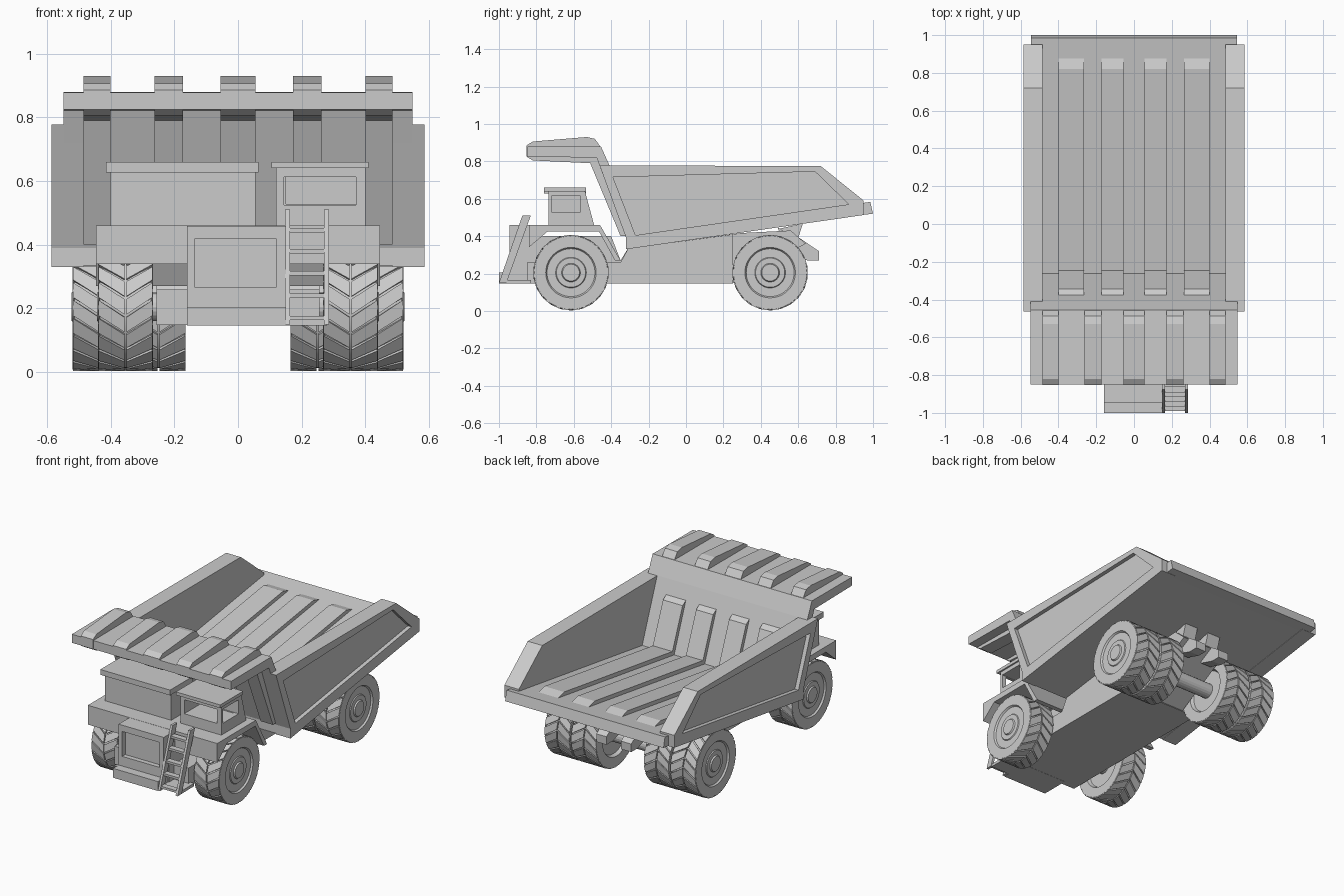
import bpy, bmesh, math


def make(name, bm):
    bmesh.ops.recalc_face_normals(bm, faces=bm.faces)
    me = bpy.data.meshes.new(name)
    bm.to_mesh(me)
    bm.free()
    ob = bpy.data.objects.new(name, me)
    bpy.context.collection.objects.link(ob)
    return ob


def prism(name, pts, x0, x1):
    """Extrude a (y, z) outline from x0 to x1."""
    bm = bmesh.new()
    a = [bm.verts.new((x0, y, z)) for y, z in pts]
    b = [bm.verts.new((x1, y, z)) for y, z in pts]
    bm.faces.new(a)
    bm.faces.new(b[::-1])
    for i in range(len(pts)):
        j = (i + 1) % len(pts)
        bm.faces.new((a[i], b[i], b[j], a[j]))
    return make(name, bm)


def box(name, x0, x1, y0, y1, z0, z1):
    return prism(name, [(y0, z0), (y1, z0), (y1, z1), (y0, z1)], x0, x1)


def cut(ob, cutter):
    cutter.hide_render = True
    cutter.hide_viewport = True
    cutter.display_type = 'WIRE'
    m = ob.modifiers.new("cut", 'BOOLEAN')
    m.operation = 'DIFFERENCE'
    m.solver = 'EXACT'
    m.object = cutter


def mirror(ob):
    ob.modifiers.new("mirror", 'MIRROR')


def lathe(bm, prof, segs, cx, cy, cz, s=1):
    """Spin (x, radius) profile about the x axis."""
    rings = []
    for x, r in prof:
        rings.append([bm.verts.new((cx + s * x, cy + r * math.cos(t), cz + r * math.sin(t)))
                      for t in (2 * math.pi * i / segs for i in range(segs))])
    for p, q in zip(rings, rings[1:]):
        for i in range(segs):
            j = (i + 1) % segs
            bm.faces.new((p[i], p[j], q[j], q[i]))
    bm.faces.new(rings[0])
    bm.faces.new(rings[-1])


# Dump body side walls with a recessed outer panel
wall = prism("body_side_walls", [(-0.32, 0.33), (-0.32, 0.39), (-0.462, 0.778), (0.72, 0.775),
                                 (0.95, 0.59), (0.95, 0.513)], 0.485, 0.585)
cut(wall, prism("side_panel_cutter", [(-0.27, 0.405), (-0.39, 0.715), (0.69, 0.745), (0.87, 0.57)],
                0.56, 0.62))
mirror(wall)

# Floor with tail lip
prism("body_floor", [(-0.318, 0.332), (-0.265, 0.40), (0.985, 0.583), (1.0, 0.52),
                     (0.93, 0.512)], -0.545, 0.545)

# Front wall and canopy plate
prism("front_wall_and_canopy", [(-0.318, 0.335), (-0.318, 0.39), (-0.478, 0.82), (-0.85, 0.825),
                                (-0.85, 0.878), (-0.455, 0.88), (-0.41, 0.78), (-0.262, 0.40)],
      -0.548, 0.548)

# Canopy and front wall outer ribs
for cx, w in ((-0.443, 0.085), (-0.217, 0.09), (0, 0.11), (0.217, 0.09), (0.443, 0.085)):
    prism("canopy_rib", [(-0.852, 0.825), (-0.852, 0.885), (-0.82, 0.906), (-0.53, 0.93),
                         (-0.487, 0.92), (-0.452, 0.87), (-0.46, 0.81), (-0.31, 0.40),
                         (-0.35, 0.40), (-0.512, 0.79), (-0.82, 0.805)], cx - w / 2, cx + w / 2)

# Inner floor ribs that turn up the front wall
for x0, x1 in ((-0.4, -0.265), (-0.172, -0.055), (0.055, 0.172), (0.265, 0.4)):
    prism("floor_rib", [(-0.384, 0.70), (-0.345, 0.675), (-0.245, 0.428), (0.82, 0.583),
                        (0.885, 0.565), (0.88, 0.55), (-0.28, 0.39)], x0, x1)

# Main frame, wide front section and rear hitch lugs
prism("main_frame", [(-0.90, 0.15), (0.26, 0.15), (0.64, 0.36), (0.56, 0.43),
                     (0.3, 0.417), (-0.31, 0.335), (-0.35, 0.27), (-0.40, 0.40), (-0.90, 0.40)],
      -0.155, 0.155)
prism("frame_side_boxes", [(-0.85, 0.148), (0.25, 0.148), (0.25, 0.41), (-0.31, 0.333),
                           (-0.35, 0.26), (-0.85, 0.26)], -0.255, 0.255)
mirror(prism("rear_hitch_lug", [(0.55, 0.30), (0.65, 0.27), (0.71, 0.27), (0.71, 0.32),
                                (0.60, 0.395), (0.49, 0.445)], 0.05, 0.12))
mirror(prism("body_hinge", [(0.50, 0.44), (0.58, 0.38), (0.60, 0.39), (0.625, 0.468)],
             0.04, 0.13))

# Deck with sloping fenders
prism("deck_and_fenders", [(-0.84, 0.34), (-0.84, 0.46), (-0.46, 0.46), (-0.35, 0.27),
                           (-0.38, 0.27), (-0.465, 0.425), (-0.74, 0.425)], -0.445, 0.445)

# Grille housing and bumper
grille = box("grille_housing", -0.16, 0.15, -0.945, -0.80, 0.19, 0.459)
cut(grille, box("grille_cutter", -0.135, 0.12, -1.0, -0.915, 0.265, 0.42))
box("bumper", -0.16, 0.15, -1.0, -0.82, 0.147, 0.205)
box("step_base", 0.14, 0.28, -0.96, -0.83, 0.147, 0.165)

# Ladder
for x in (0.148, 0.270):
    prism("ladder_rail", [(-1.0, 0.15), (-0.96, 0.15), (-0.83, 0.51), (-0.875, 0.51)], x, x + 0.015)
for z in (0.17, 0.24, 0.31, 0.38, 0.445):
    y = -0.98 + (z - 0.15) * 0.355
    box("ladder_rung", 0.155, 0.278, y - 0.018, y + 0.018, z - 0.007, z + 0.007)

# Driver cab with open windows and roof
cab = prism("cab", [(-0.735, 0.455), (-0.735, 0.64), (-0.54, 0.64), (-0.49, 0.455)], 0.12, 0.40)
cut(cab, box("front_window_cutter", 0.145, 0.37, -0.80, -0.57, 0.525, 0.612))
cut(cab, box("side_window_cutter", 0.15, 0.45, -0.72, -0.565, 0.528, 0.615))
box("cab_roof", 0.105, 0.41, -0.76, -0.535, 0.64, 0.66)

# Equipment cabinet beside the cab
prism("cabinet", [(-0.735, 0.455), (-0.735, 0.63), (-0.54, 0.63), (-0.49, 0.455)], -0.40, 0.055)
box("cabinet_lid", -0.415, 0.065, -0.76, -0.535, 0.627, 0.66)

# Axles
for y, x in ((-0.615, 0.30), (0.45, 0.40)):
    bm = bmesh.new()
    lathe(bm, [(-x, 0.045), (x, 0.045)], 20, 0, y, 0.205)
    make("axle", bm)

# Tyres with rims and chevron tread blocks
R, W, N = 0.202, 0.172, 22
H = W / 2
profile = [(-H + 0.02, 0.07), (-H + 0.02, 0.125), (-H, 0.135), (-H, 0.196), (-H + 0.003, 0.198),
           (-H + 0.006, 0.192), (H - 0.006, 0.192), (H - 0.003, 0.198), (H, 0.196), (H, 0.135),
           (H - 0.01, 0.128), (H - 0.01, 0.082), (H - 0.005, 0.078), (H - 0.005, 0.05),
           (H + 0.003, 0.045), (H + 0.003, 0.01)]


def tyre(name, cx, cy, s):
    bm = bmesh.new()
    lathe(bm, profile, 48, cx, cy, 0.205, s)
    step = 2 * math.pi / N
    for i in range(N):
        for side in (-1, 1):
            v = []
            for r in (0.186, R):
                for x, skew in ((0.003, 0.0), (H - 0.001, -0.27)):
                    for e in (-0.42, 0.42):
                        t = (i + e) * step + skew
                        v.append(bm.verts.new((cx + side * x, cy + r * math.cos(t),
                                               0.205 + r * math.sin(t))))
            for f in ((0, 1, 3, 2), (4, 5, 7, 6), (0, 1, 5, 4), (2, 3, 7, 6), (0, 2, 6, 4), (1, 3, 7, 5)):
                bm.faces.new([v[k] for k in f])
    ob = make(name, bm)
    bpy.ops.object.select_all(action='DESELECT')
    ob.select_set(True)
    bpy.context.view_layer.objects.active = ob
    bpy.ops.object.shade_smooth_by_angle(angle=math.radians(25))


for s in (-1, 1):
    tyre("front_wheel", s * 0.353, -0.615, s)
    tyre("rear_outer_wheel", s * 0.433, 0.45, s)
    tyre("rear_inner_wheel", s * 0.250, 0.45, s)
